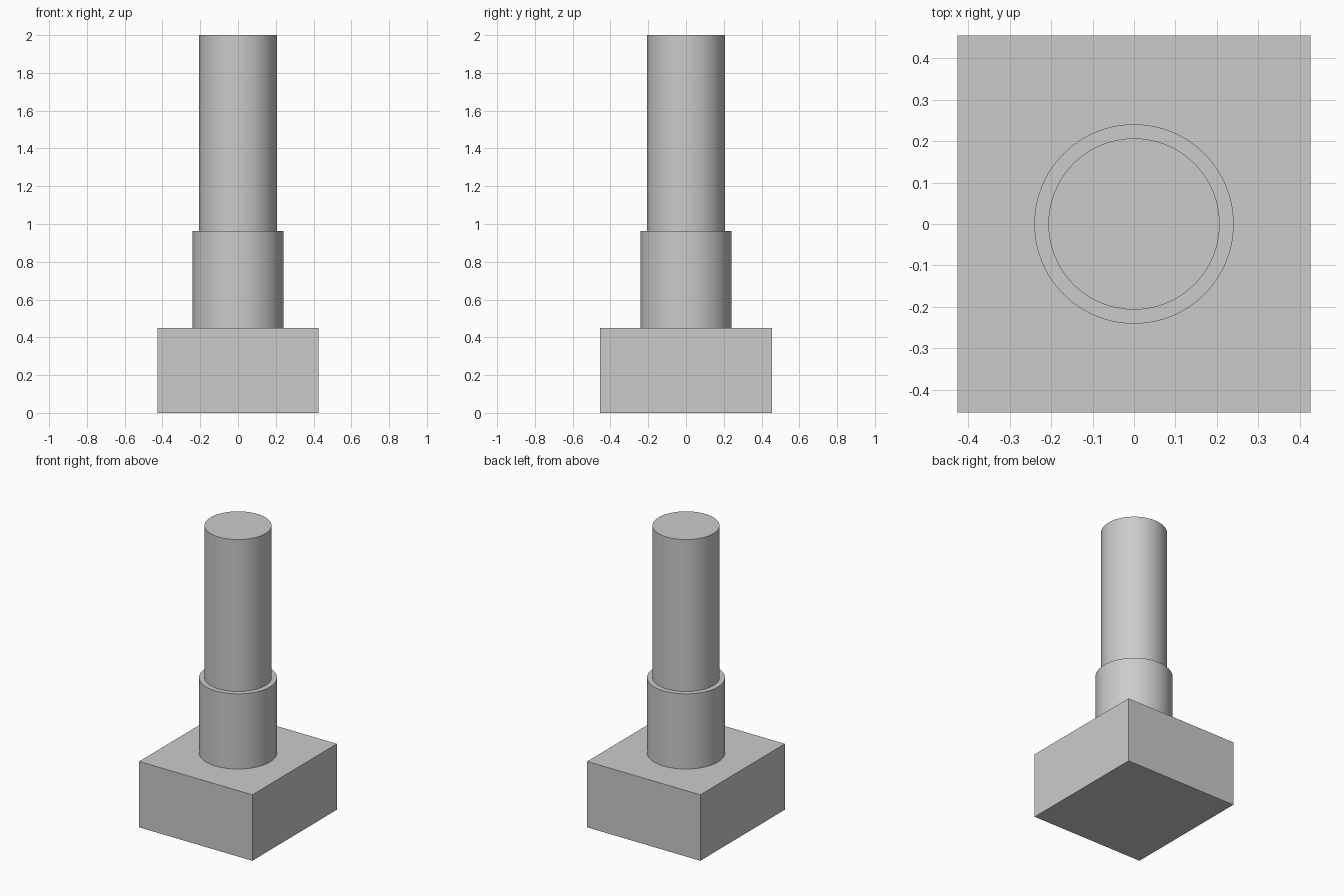
import bpy

cube = bpy.data.objects.get("Cube")
if cube:
    bpy.data.objects.remove(cube, do_unlink=True)

# Single plain grey
GREY = (0.6, 0.6, 0.6, 1.0)
grey = bpy.data.materials.new("plain_grey")
grey.use_nodes = True
grey.diffuse_color = GREY
grey.node_tree.nodes["Principled BSDF"].inputs["Base Color"].default_value = GREY

BASE_TOP, COLLAR_TOP, SHAFT_TOP = 0.45, 0.963, 2.0


def finish(name):
    obj = bpy.context.object
    obj.name = obj.data.name = name
    obj.data.materials.append(grey)
    return obj


def cylinder(name, radius, bottom, top):
    bpy.ops.mesh.primitive_cylinder_add(
        vertices=96, radius=radius, depth=top - bottom,
        location=(0, 0, (bottom + top) / 2))
    finish(name)
    bpy.ops.object.shade_smooth_by_angle()


# Rectangular base block
bpy.ops.mesh.primitive_cube_add(size=1, location=(0, 0, BASE_TOP / 2))
base = finish("base_block")
base.scale = (0.854, 0.912, BASE_TOP)
bpy.ops.object.transform_apply(location=False, rotation=False, scale=True)

# Wider collar, then the slimmer shaft standing on it
cylinder("collar", 0.241, BASE_TOP, COLLAR_TOP)
cylinder("shaft", 0.207, COLLAR_TOP, SHAFT_TOP)
